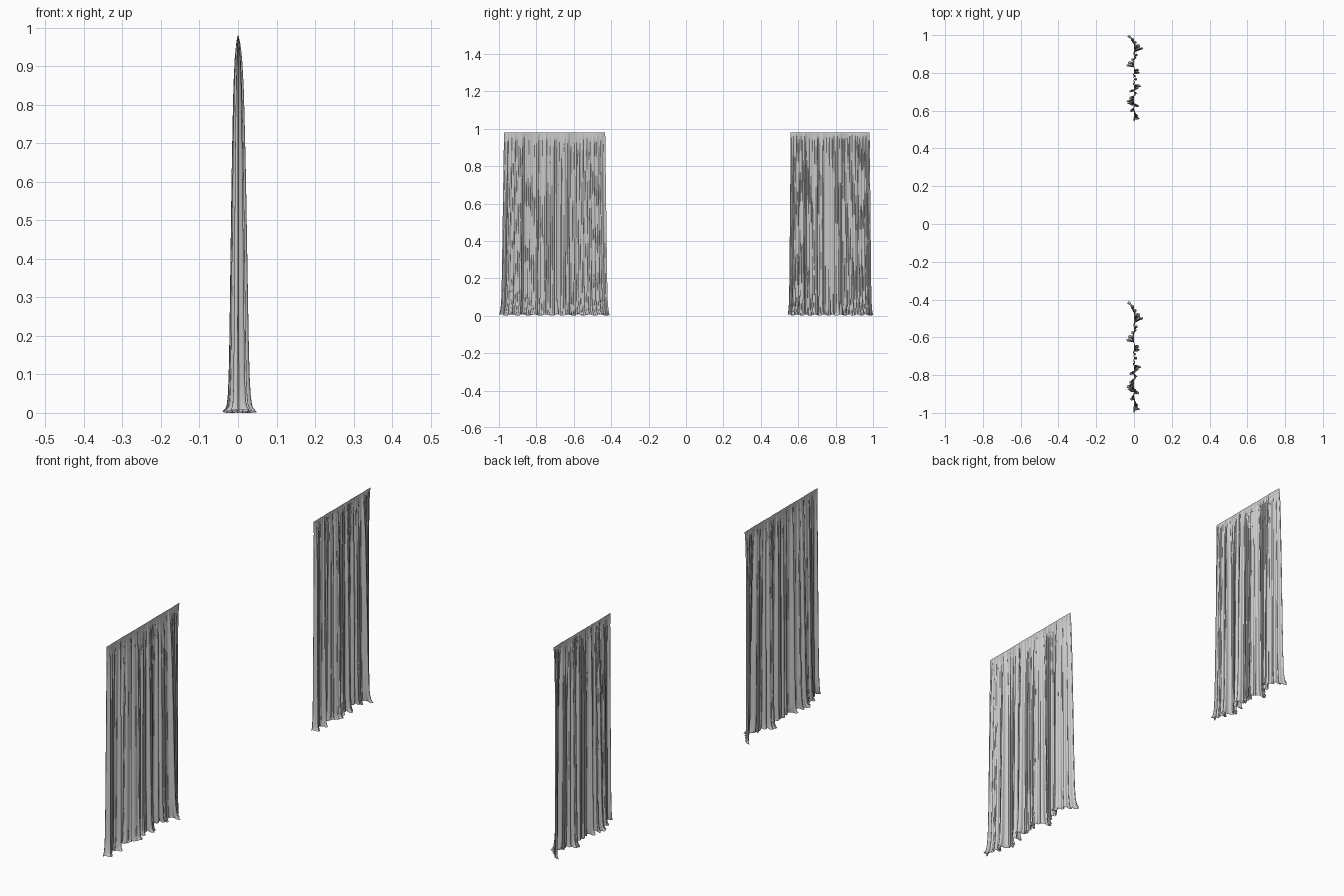
import bpy, math, random

if "Cube" in bpy.data.objects:
    bpy.data.objects.remove(bpy.data.objects["Cube"])

# Hem line: (distance along the panel 0..1, sideways depth) of the main folds
FOLDS = [(0, -.03), (.05, -.008), (.10, .01), (.15, .036), (.19, .0), (.24, .01),
         (.29, -.006), (.34, -.03), (.39, .008), (.425, .024), (.46, .0), (.51, .006),
         (.56, -.002), (.60, .028), (.65, -.012), (.68, .014), (.72, -.012),
         (.79, -.03), (.82, .014), (.87, -.01), (.92, .008), (.965, .018), (1, -.004)]

# Height -> fold depth factor (gathered flat at the rail, flaring at the hem)
DEPTH = [(0, 1.05), (.006, 1.02), (.015, .88), (.05, .78), (.1, .72), (.2, .66), (.4, .58),
         (.6, .50), (.75, .42), (.85, .34), (.92, .24), (.96, .13), (.98, .03)]


def sample(table, v, smooth=False):
    for (a, p), (b, q) in zip(table, table[1:]):
        if v <= b:
            f = max(0, (v - a) / (b - a))
            if smooth:
                f = f * f * (3 - 2 * f)
            return p + (q - p) * f
    return table[-1][1]


def curtain(name, y_top, y_hem, pleats, seed):
    rng = random.Random(seed)
    ph = [rng.uniform(0, 6.28) for _ in range(3)]
    cols = 300
    heights = [0, .003, .007, .012, .02, .035, .05, .075, .1, .15, .2, .3, .4, .5,
               .6, .7, .78, .85, .89, .92, .94, .96, .972, .98]
    verts, faces = [], []
    for z in heights:
        k = sample(DEPTH, z)
        spread = .55 * (1 - z / .98) + .45 * math.exp(-z / .04)
        gather = max(0, (z - .75) / .23)
        for c in range(cols + 1):
            t = c / cols
            # narrow pleats on top of the main folds
            a = 2 * math.pi * pleats * t + ph[0] + 1.2 * math.sin(9 * t + ph[1])
            fine = math.sin(a) + .5 * gather * math.sin(2.1 * a + ph[2])
            big = sample(FOLDS, t, True)
            x = k * (big + .007 * fine)
            # hem curls outward where it meets the floor
            x += .005 * math.exp(-z / .006) * math.tanh(big / .01)
            ends = [p + (q - p) * spread for p, q in zip(y_top, y_hem)]
            y = ends[0] + (ends[1] - ends[0]) * t
            y += .004 * k * math.sin(2 * a) * min(1, 12 * t, 12 * (1 - t))
            lift = .004 * (1 + math.sin(a * .37 + ph[2])) * math.exp(-z / .02)
            verts.append((x, y, z + lift * (z < .1)))
    n = cols + 1
    for r in range(len(heights) - 1):
        for c in range(cols):
            i = r * n + c
            faces.append((i, i + n, i + n + 1, i + 1))
    me = bpy.data.meshes.new(name)
    me.from_pydata(verts, [], faces)
    me.polygons.foreach_set("use_smooth", [True] * len(faces))
    ob = bpy.data.objects.new(name, me)
    bpy.context.collection.objects.link(ob)
    return ob


# Wide and narrow curtain panels
curtain("wide_curtain", (-.432, -.973), (-.408, -1.0), 27, 3)
curtain("narrow_curtain", (.982, .560), (1.0, .543), 27, 3)
